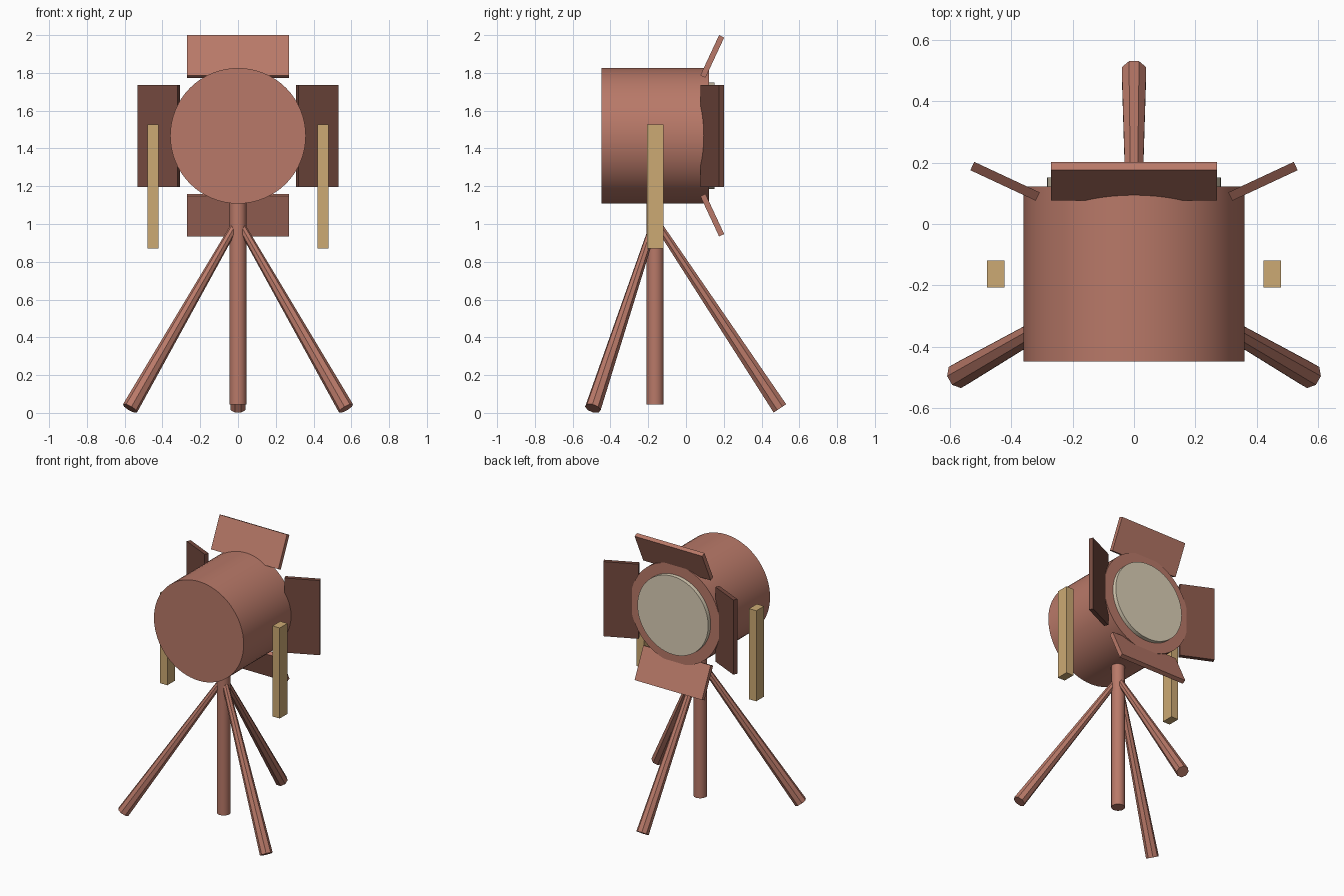
import bpy, bmesh
from math import radians, atan2, hypot
from mathutils import Matrix

cube = bpy.data.objects.get("Cube")
if cube:
    bpy.data.objects.remove(cube, do_unlink=True)

T = Matrix.Translation
R = lambda degrees, axis: Matrix.Rotation(radians(degrees), 4, axis)


def material(name, srgb):
    rgba = [(c / 255) ** 2.2 for c in srgb] + [1]
    m = bpy.data.materials.new(name)
    m.use_nodes = True
    m.diffuse_color = rgba
    m.node_tree.nodes["Principled BSDF"].inputs["Base Color"].default_value = rgba
    return m


copper = material("copper", (183, 120, 104))
dark_copper = material("dark copper", (116, 75, 65))
wood = material("pale wood", (203, 168, 115))
glass = material("cream glass", (218, 206, 181))


def finish(name, bm, mat, matrix):
    mesh = bpy.data.meshes.new(name)
    bm.to_mesh(mesh)
    bm.free()
    mesh.materials.append(mat)
    obj = bpy.data.objects.new(name, mesh)
    bpy.context.collection.objects.link(obj)
    obj.matrix_world = matrix
    return obj


def box(name, size, mat, matrix):
    bm = bmesh.new()
    bmesh.ops.create_cube(bm, size=1)
    bmesh.ops.scale(bm, vec=size, verts=bm.verts)
    return finish(name, bm, mat, matrix)


def rod(name, r_low, r_high, depth, sides, mat, matrix):
    bm = bmesh.new()
    bmesh.ops.create_cone(bm, cap_ends=True, segments=sides, radius1=r_low,
                          radius2=r_high, depth=depth)
    obj = finish(name, bm, mat, matrix)
    bpy.ops.object.select_all(action='DESELECT')
    obj.select_set(True)
    bpy.context.view_layer.objects.active = obj
    bpy.ops.object.shade_smooth_by_angle(angle=radians(30))
    return obj


LAMP_Z = 1.467
MID_Y = -0.163

# Lamp drum and its lens
rod("lamp_body", 0.359, 0.359, 0.57, 64, copper, T((0, MID_Y, LAMP_Z)) @ R(90, 'X'))
rod("lens", 0.283, 0.283, 0.05, 64, glass, T((0, 0.126, LAMP_Z)) @ R(90, 'X'))

# Four hinged flaps splayed around the lens
for i, side in enumerate(("top", "left", "bottom", "right")):
    box(side + "_flap", (0.54, 0.03, 0.235), dark_copper if i % 2 else copper,
        T((0, 0.139, LAMP_Z)) @ R(90 * i, 'Y') @ T((0, 0, 0.42)) @ R(-25, 'X'))

# Yoke arms on both sides
for side, s in (("left", 1), ("right", -1)):
    box(side + "_yoke_arm", (0.058, 0.088, 0.655), wood, T((s * 0.45, MID_Y, 1.198)))

# Centre column
rod("column", 0.045, 0.045, 1.075, 24, copper, T((0, MID_Y, 0.5825)))

# Tapered octagonal tripod legs
reach, top, foot = 0.66, 1.02, 0.024
tilt = Matrix.Rotation(atan2(reach, top - foot), 4, 'X')
length = hypot(reach, top - foot)
for i, name in enumerate(("back_leg", "right_leg", "left_leg")):
    rod(name, 0.043, 0.021, length, 8, copper,
        T((0, MID_Y, top)) @ R(120 * i, 'Z') @ tilt @ T((0, 0, -length / 2)) @ R(22.5, 'Z'))
